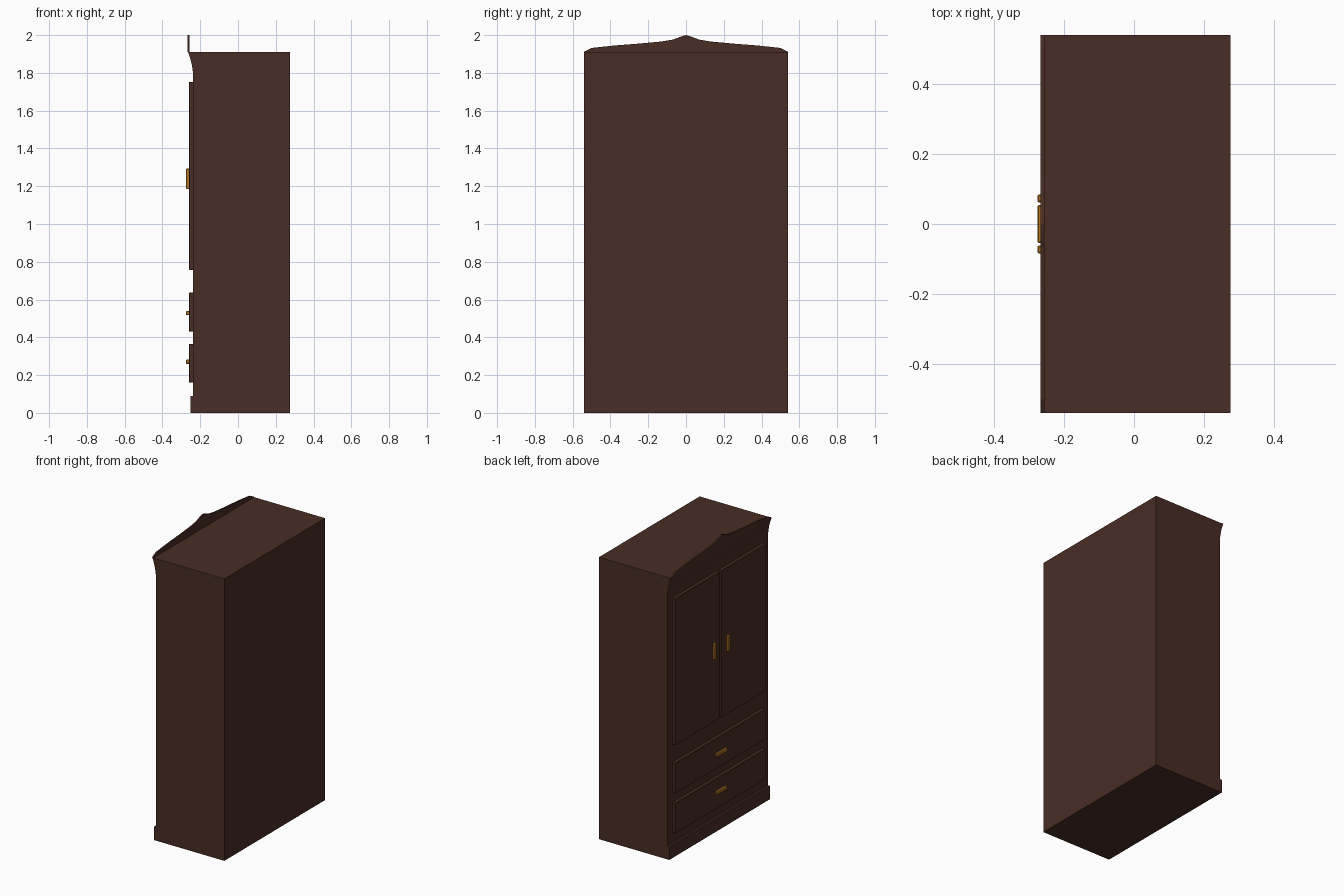
import bpy, bmesh

if "Cube" in bpy.data.objects:
    bpy.data.objects.remove(bpy.data.objects["Cube"])

W = 0.539  # half width along y


def material(name, rgb):
    m = bpy.data.materials.new(name)
    m.diffuse_color = (*rgb, 1)
    m.use_nodes = True
    m.node_tree.nodes["Principled BSDF"].inputs["Base Color"].default_value = m.diffuse_color
    return m


wood = material("dark wood", (0.066, 0.026, 0.018))
brass = material("aged brass", (0.45, 0.17, 0.015))


def finish(name, bm, mat):
    bmesh.ops.recalc_face_normals(bm, faces=bm.faces)
    me = bpy.data.meshes.new(name)
    bm.to_mesh(me)
    bm.free()
    me.materials.append(mat)
    ob = bpy.data.objects.new(name, me)
    bpy.context.collection.objects.link(ob)
    return ob


def box(name, x, y, z, mat, bevel=0):
    bm = bmesh.new()
    bmesh.ops.create_cube(bm, size=1)
    for v in bm.verts:
        for i, (lo, hi) in enumerate((x, y, z)):
            v.co[i] = lo if v.co[i] < 0 else hi
    if bevel:
        bmesh.ops.bevel(bm, geom=bm.edges[:], offset=bevel, segments=1, affect='EDGES')
    return finish(name, bm, mat)


# Carcass and projecting plinth
box("carcass", (-0.237, 0.275), (-W, W), (0, 1.91), wood)
box("plinth", (-0.252, -0.23), (-W, W), (0, 0.09), wood)

# Crown: cove profile swept across the front, rising to a pointed pediment
half = [(0, 2.0), (0.025, 1.993), (0.07, 1.976), (0.13, 1.966), (0.25, 1.955),
        (0.38, 1.945), (0.50, 1.932), (0.52, 1.922), (W, 1.912)]
columns = [(-y, h) for y, h in half[:0:-1]] + half
bm = bmesh.new()
rings = []
for y, h in columns:
    profile = [(-0.23, 1.79), (-0.237, 1.79), (-0.241, 1.82), (-0.246, 1.85),
               (-0.254, 1.88), (-0.264, 1.909), (-0.267, h), (-0.256, h),
               (-0.256, 1.91), (-0.23, 1.91)]
    rings.append([bm.verts.new((x, y, z)) for x, z in profile])
for a, b in zip(rings, rings[1:]):
    n = len(a)
    for i in range(n):
        j = (i + 1) % n
        bm.faces.new((a[i], a[j], b[j], b[i]))
bm.faces.new(rings[0])
bm.faces.new(rings[-1])
finish("crown", bm, wood)

# Two doors with upright pulls
for side, s in (("right", -1), ("left", 1)):
    box(side + "_door", (-0.26, -0.22), sorted((s * 0.008, s * 0.485)), (0.757, 1.752), wood, 0.003)
    box(side + "_door_handle", (-0.275, -0.25), sorted((s * 0.062, s * 0.084)), (1.185, 1.293), brass, 0.003)

# Two drawers with horizontal pulls
for name, z0, z1, zh in (("lower", 0.16, 0.365, 0.271), ("upper", 0.43, 0.637, 0.528)):
    box(name + "_drawer", (-0.26, -0.22), (-0.485, 0.485), (z0, z1), wood, 0.003)
    box(name + "_drawer_handle", (-0.275, -0.25), (-0.054, 0.054), (zh - 0.011, zh + 0.011), brass, 0.003)
